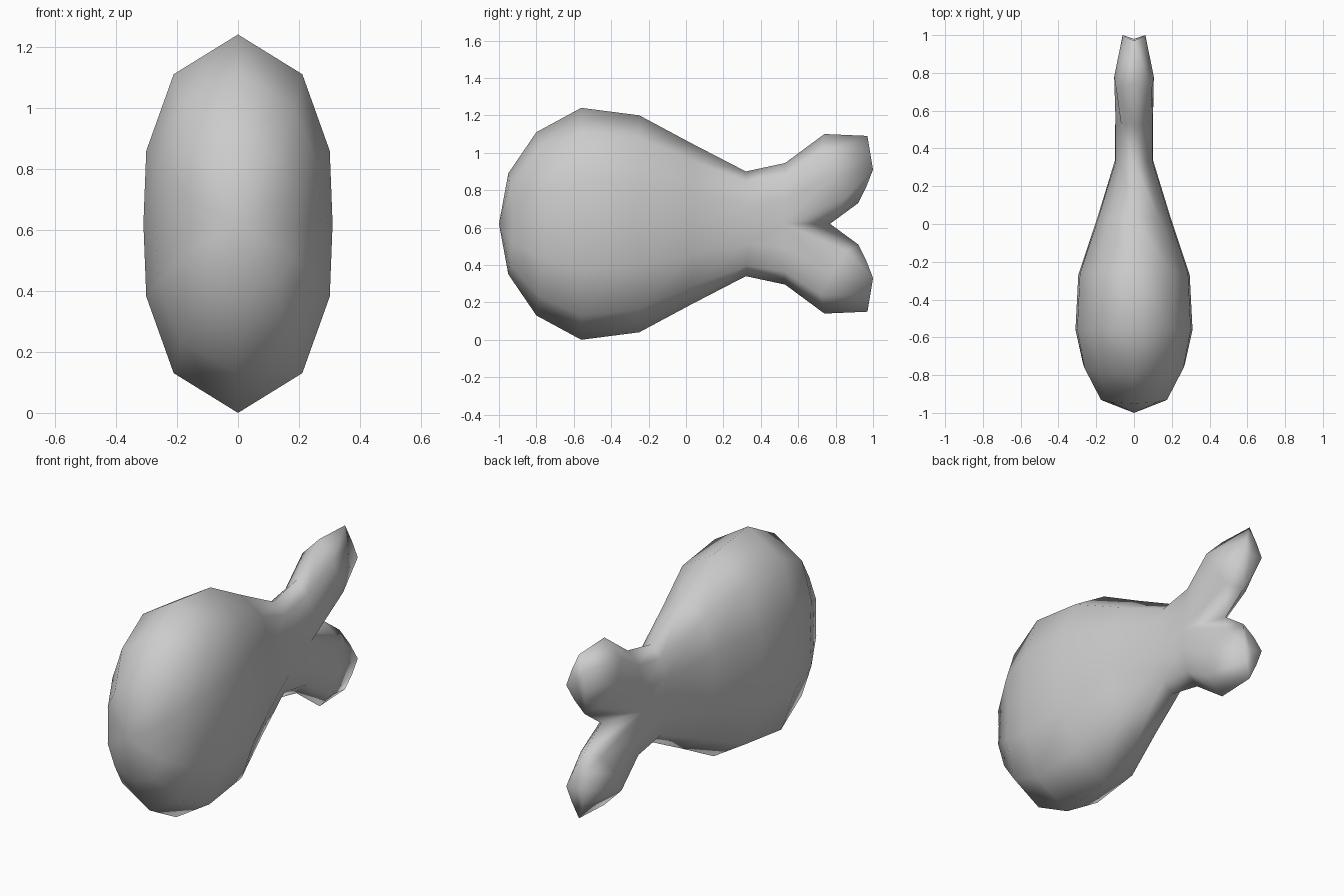
import bpy, bmesh

if "Cube" in bpy.data.objects:
    bpy.data.objects.remove(bpy.data.objects["Cube"])

ZC = 0.62
# half cross-section, right side over the top to left side: (x fraction, z fraction)
HALF = [(1, 0), (.97, .385), (.68, .79), (0, 1), (-.68, .79), (-.97, .385), (-1, 0)]
FULL = HALF + [(x, -z) for x, z in HALF[-2:0:-1]]

# body stations: y at top, y at side, half height, half width
STATIONS = [
    (-.95, -.92, .27, .18),
    (-.80, -.74, .49, .27),
    (-.56, -.56, .62, .31),
    (-.25, -.27, .58, .295),
    (.03, .03, .43, .195),
    (.32, .34, .28, .10),
    (.53, .52, .325, .10),
]

bm = bmesh.new()


def loop(points):
    return [bm.verts.new(p) for p in points]


def bridge(a, b):
    n = len(a)
    for i in range(n):
        j = (i + 1) % n
        bm.faces.new((a[i], a[j], b[j], b[i]))


def fan(ring, tip):
    for i in range(len(ring)):
        bm.faces.new((ring[i], ring[(i + 1) % len(ring)], tip))


# body rings and rounded nose
rings = []
for yt, ys, h, w in STATIONS:
    rings.append(loop((x * w, ys + (yt - ys) * abs(z), ZC + z * h) for x, z in FULL))
for a, b in zip(rings, rings[1:]):
    bridge(a, b)
fan(rings[0], bm.verts.new((0, -1, ZC)))

# forked tail: right-hand side of each lobe section, inner edge to outer edge
SECTION = [(.065, .86, .765), (.105, .78, .88), (.095, .72, 1.0)]
END = [(.035, .965, .82), (.06, 1.0, .91), (.035, .985, 1.0)]


def lobe_loop(side, outer, inner, sign):
    pts = side + [outer] + [(-x, y, z) for x, y, z in side[::-1]] + [inner]
    return loop((x, y, ZC + sign * (z - ZC)) for x, y, z in pts)


crotch = bm.verts.new((0, .77, ZC))
last = rings[-1]
for sign in (1, -1):
    half = last[:7] if sign > 0 else [last[0]] + last[:5:-1]
    mid = lobe_loop(SECTION, (0, .74, 1.10), (0, .92, .73), sign)
    end = lobe_loop(END, (0, .97, 1.09), (0, .92, .73), sign)
    # the half ring has seven points, the crotch closes it to eight
    start = half + [crotch]
    bridge(start, mid)
    bridge(mid, end)
    fan(end, bm.verts.new((0, .98, ZC + sign * .30)))

bmesh.ops.remove_doubles(bm, verts=bm.verts, dist=.0005)
bmesh.ops.recalc_face_normals(bm, faces=bm.faces)
for f in bm.faces:
    f.smooth = True

mesh = bpy.data.meshes.new("fish_body")
bm.to_mesh(mesh)
bm.free()
body = bpy.data.objects.new("fish_body", mesh)
bpy.context.collection.objects.link(body)
